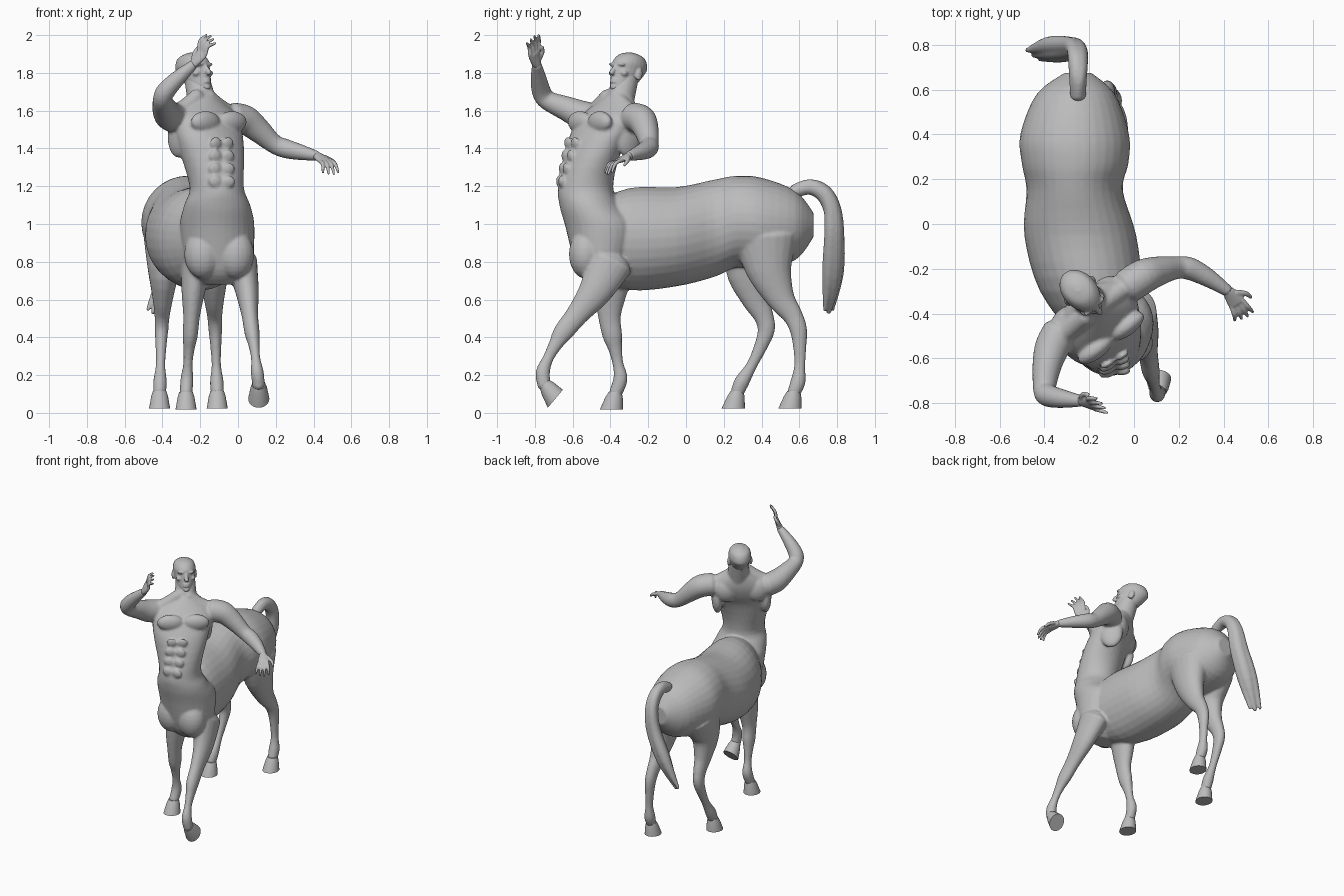
import bpy, bmesh, math
from mathutils import Vector as V, Matrix

if "Cube" in bpy.data.objects:
    bpy.data.objects.remove(bpy.data.objects["Cube"])

skin = bpy.data.materials.new("stone grey")
skin.diffuse_color = (0.5, 0.5, 0.5, 1)
skin.use_nodes = True
skin.node_tree.nodes["Principled BSDF"].inputs["Base Color"].default_value = skin.diffuse_color
X, Z = V((1, 0, 0)), V((0, 0, 1))


def loft(bm, rings, n=24):
    """Skin a row of elliptical rings (centre, half axis u, half axis v)."""
    loops = []
    for c, u, v in rings:
        loops.append([bm.verts.new(c + u * math.cos(t) + v * math.sin(t))
                      for t in (math.tau * i / n for i in range(n))])
    for a, b in zip(loops, loops[1:]):
        for i in range(n):
            bm.faces.new((a[i], a[(i + 1) % n], b[(i + 1) % n], b[i]))
    bm.faces.new(loops[0][::-1])
    bm.faces.new(loops[-1])


def spline(rows, steps=4):
    """Catmull-Rom interpolation through equal-length rows."""
    out, last = [], len(rows) - 1
    for i in range(last):
        p = [rows[max(0, min(last, i + k))] for k in (-1, 0, 1, 2)]
        for t in (s / steps for s in range(steps)):
            out.append([0.5 * (2 * b + (c - a) * t + (2 * a - 5 * b + 4 * c - d) * t * t
                               + (3 * b - a - 3 * c + d) * t ** 3) for a, b, c, d in zip(*p)])
    return out + [list(rows[-1])]


def tube(bm, rows, side=X, n=20):
    """Limb through (x, y, z, side radius, optional depth radius), with rounded ends."""
    pts = spline([r if len(r) == 5 else (*r, r[3]) for r in rows])
    rings, last = [], len(pts) - 1
    for i, p in enumerate(pts):
        tan = (V(pts[min(i + 1, last)][:3]) - V(pts[max(i - 1, 0)][:3])).normalized()
        w = tan.cross(side).normalized()
        c, a, b = V(p[:3]), w.cross(tan) * p[3], w * p[4]
        cap = tan * min(p[3], p[4]) * 0.55
        if i == 0:
            rings.append((c - cap, a * 0.6, b * 0.6))
        rings.append((c, a, b))
        if i == last:
            rings.append((c + cap, a * 0.6, b * 0.6))
    loft(bm, rings, n)


def blob(bm, c, radii, axes):
    """Ellipsoid along the given three axes."""
    m = Matrix.Translation(c) @ Matrix(axes).transposed().to_4x4() @ Matrix.Diagonal((*radii, 1))
    bmesh.ops.create_uvsphere(bm, u_segments=20, v_segments=12, radius=1, matrix=m)


def finish(name, bm, voxel=0, smooth=2):
    bmesh.ops.recalc_face_normals(bm, faces=bm.faces)
    me = bpy.data.meshes.new(name)
    bm.to_mesh(me)
    bm.free()
    me.materials.append(skin)
    ob = bpy.data.objects.new(name, me)
    bpy.context.collection.objects.link(ob)
    if voxel:
        r = ob.modifiers.new("fuse", 'REMESH')
        r.mode, r.voxel_size, r.use_smooth_shade = 'VOXEL', voxel, True
        s = ob.modifiers.new("soften", 'SMOOTH')
        s.factor, s.iterations = 0.5, smooth
    else:
        bpy.context.view_layer.objects.active = ob
        ob.select_set(True)
        bpy.ops.object.shade_smooth_by_angle(angle=math.radians(35))
        ob.select_set(False)


def turned(deg):
    """Sideways and forward directions after a twist about z."""
    a = math.radians(deg)
    return V((math.cos(a), math.sin(a), 0)), V((math.sin(a), -math.cos(a), 0))


body = bmesh.new()

# Horse barrel: y, centre x, half width, bottom z, top z
barrel = [(.675, -.25, .06, .93, 1.06), (.58, -.26, .175, .81, 1.175), (.4, -.265, .243, .76, 1.245),
          (.27, -.263, .238, .77, 1.255), (.15, -.265, .215, .72, 1.235), (-.05, -.24, .25, .67, 1.195),
          (-.3, -.19, .23, .65, 1.19), (-.52, -.11, .15, .72, 1.1)]
loft(body, [(V((x, y, (a + b) / 2)), X * w, Z * (b - a) / 2) for y, x, w, a, b in spline(barrel)], 32)

# Horse chest rising into the twisted human torso: z, centre x, centre y, half width, half depth, twist
torso = [(.68, -.1, -.45, .09, .06, 0), (.76, -.1, -.45, .17, .13, 0), (.98, -.11, -.445, .197, .192, 0),
         (1.1, -.11, -.51, .175, .16, 4), (1.2, -.113, -.53, .143, .145, 10), (1.4, -.14, -.485, .182, .138, 30),
         (1.5, -.16, -.44, .2, .135, 36), (1.58, -.175, -.4, .195, .115, 38), (1.68, -.19, -.355, .07, .07, 38)]
rings = []
for z, x, y, w, d, a in spline(torso):
    r, f = turned(a)
    rings.append((V((x, y, z)), r * w, -f * d))
loft(body, rings, 32)
tube(body, [(-.18, -.365, 1.6, .08), (-.22, -.315, 1.78, .066)])  # neck

# Torso muscles
R, F = turned(37)
chest = V((-.165, -.425, 1.54))
for s in (-1, 1):
    blob(body, chest + R * s * .088 + F * .105, (.092, .042, .058), (R, F, Z))        # pectoral
    blob(body, chest + R * s * .105 - F * .085, (.08, .05, .085), (R, F, Z))          # shoulder blade
    blob(body, chest + R * s * .165 - F * .03 - Z * .08, (.04, .08, .11), (R, F, Z))  # flank
    a, b = (chest + R * s * d - F * .04 + Z * h for d, h in ((.03, .14), (.18, .045)))
    tube(body, [(*a, .04), (*(a.lerp(b, .5) - Z * .01), .045), (*b, .045)], Z)        # trapezius
    for i in range(4):                                                                # abdomen
        r, f = turned(30 - 7 * i)
        blob(body, V((-.085, -.607 - .02 * i, 1.43 - .068 * i)) + r * s * .037, (.034, .014, .031), (r, f, Z))
    blob(body, V((-.1 + s * .085, -.53, .84)), (.1, .09, .13), (X, -X.cross(Z), Z))   # horse breast

# Arms share one set of radii: shoulder, upper arm, elbow, forearm, wrist
arm_radii = (.078, .078, .066, .051, .051, .042, .026)
right = [(-.33, -.48, 1.56), (-.365, -.55, 1.575), (-.388, -.63, 1.61), (-.4, -.735, 1.655),
         (-.385, -.765, 1.7), (-.32, -.78, 1.77), (-.235, -.79, 1.845)]
left = [(-.03, -.28, 1.565), (.04, -.235, 1.55), (.11, -.21, 1.495), (.19, -.195, 1.425),
        (.25, -.2, 1.4), (.33, -.24, 1.38), (.42, -.3, 1.36)]
for path in (right, left):
    tube(body, [(*p, r) for p, r in zip(path, arm_radii)], Z)


# Legs share heights and radii; each has its own sway, x range, lift and hoof pitch
def leg(name, ys, zs, radii, x0, x1, lift=0, pitch=0):
    rows = []
    for i, (y, z, r) in enumerate(zip(ys, zs, radii)):
        t = i / (len(ys) - 1)
        rows.append((x0 + (x1 - x0) * t ** .6, y, z + lift * t, r, r * (1.5 - .45 * t)))
    tube(body, rows)
    p, top = math.radians(pitch), V(rows[-1][:3]) + Z * .01
    toe, down = V((0, -math.cos(p), -math.sin(p))), V((0, math.sin(p), -math.cos(p)))
    bm = bmesh.new()
    loft(bm, [(top + toe * k * .02 + down * k * .093, X * (.036 + .02 * k ** .7), toe * (.034 + .028 * k ** .7))
              for k in (0, .3, 1)])
    finish(name + "_hoof", bm)


fore_z = (.8, .64, .51, .41, .34, .26, .18, .1)
fore_r = (.082, .062, .044, .04, .03, .0245, .034, .033)
hind_z = (.93, .76, .61, .515, .44, .35, .25, .165, .105)
hind_r = (.115, .085, .055, .04, .036, .029, .025, .036, .033)
leg("front_left", (-.4, -.48, -.575, -.65, -.69, -.73, -.758, -.75), fore_z, fore_r, .02, .11, .04, 50)
leg("front_right", (-.38, -.4, -.405, -.39, -.375, -.36, -.347, -.375), fore_z, fore_r, -.22, -.275)
leg("hind_right", (.38, .33, .365, .41, .425, .395, .347, .296, .27), hind_z, hind_r, -.385, -.415)
leg("hind_left", (.42, .44, .5, .565, .595, .602, .602, .593, .57), hind_z, hind_r, -.14, -.11)
finish("body", body, 0.009, 3)


# Hands: palm from wrist to knuckles, four fingers and a thumb
def hand(name, wrist, knuckle, tip, spread, curl):
    bm = bmesh.new()
    w, k, t, s, c = V(wrist), V(knuckle), V(tip), V(spread).normalized(), V(curl)
    tube(bm, [(*w, .026, .022), (*w.lerp(k, .6), .036, .017), (*k, .04, .014)], s)
    for i in range(4):
        off = i - 1.5
        a, b = k + s * off * .019, k.lerp(t, 1 - .07 * abs(i - 1) ** 1.5) + s * off * .03
        tube(bm, [(*a, .011), (*(a.lerp(b, .5) - c), .0105), (*b, .007)], s, 10)
    a, b = w.lerp(k, .35) - s * .025, k.lerp(t, .25) - s * .07 + c
    tube(bm, [(*a, .014), (*(a.lerp(b, .5) - s * .012), .012), (*b, .008)], s.cross(k - w), 10)
    finish(name, bm, 0.005)


hand("right_hand", right[-1], (-.19, -.805, 1.905), (-.135, -.812, 1.99), (.5, -.6, -.3), (.014, -.004, -.012))
hand("left_hand", left[-1], (.46, -.355, 1.335), (.495, -.42, 1.262), (-.75, -.45, -.1), (-.006, .008, -.014))

# Head: rows of height, forward shift, half width, half depth in a tilted frame
head = bmesh.new()
f = V((.66, -.72, .2)).normalized()
side = f.cross(Z).normalized()
up = side.cross(f)
ax = (side, f, up)


def at(x, y, z):
    return V((-.235, -.305, 1.805)) + side * x + f * y + up * z


rows = [(-.118, .062, .022, .02), (-.105, .05, .042, .045), (-.075, .03, .058, .07), (.01, 0, .074, .102),
        (.045, -.004, .077, .103), (.085, -.009, .06, .073), (.104, -.01, .015, .02)]
loft(head, [(at(0, y, z), side * w, f * d) for z, y, w, d in spline(rows)])
tube(head, [(*at(0, .095, .018), .009), (*at(0, .118, -.03), .015)], side, 12)  # nose
for h in (-.06, -.074):
    blob(head, at(0, .097, h), (.024, .012, .006), ax)                          # lips
blob(head, at(0, .088, -.1), (.022, .016, .016), ax)                            # chin
for s in (-1, 1):
    blob(head, at(s * .032, .09, .022), (.028, .014, .008), ax)                 # brow
    blob(head, at(s * .045, .07, -.022), (.022, .02, .016), ax)                 # cheekbone
    blob(head, at(s * .077, -.012, -.012), (.01, .02, .033), ax)                # ear
finish("head", head, 0.006)

# Tail: main switch and two thinner side locks
tail = bmesh.new()
path = [(-.25, .57, 1.17, .035), (-.25, .655, 1.195, .04), (-.25, .73, 1.16, .045), (-.255, .775, 1.07, .046),
        (-.28, .785, .93, .05), (-.36, .778, .73, .05), (-.45, .755, .53, .012)]
for d in (-1, 0, 1):
    k = 1 - .25 * abs(d)
    tube(tail, [(x + d * .005 * i, y - d * .004 * min(i, 5), z + .012 * abs(d), r * k)
                for i, (x, y, z, r) in enumerate(path)])
finish("tail", tail, 0.008)
